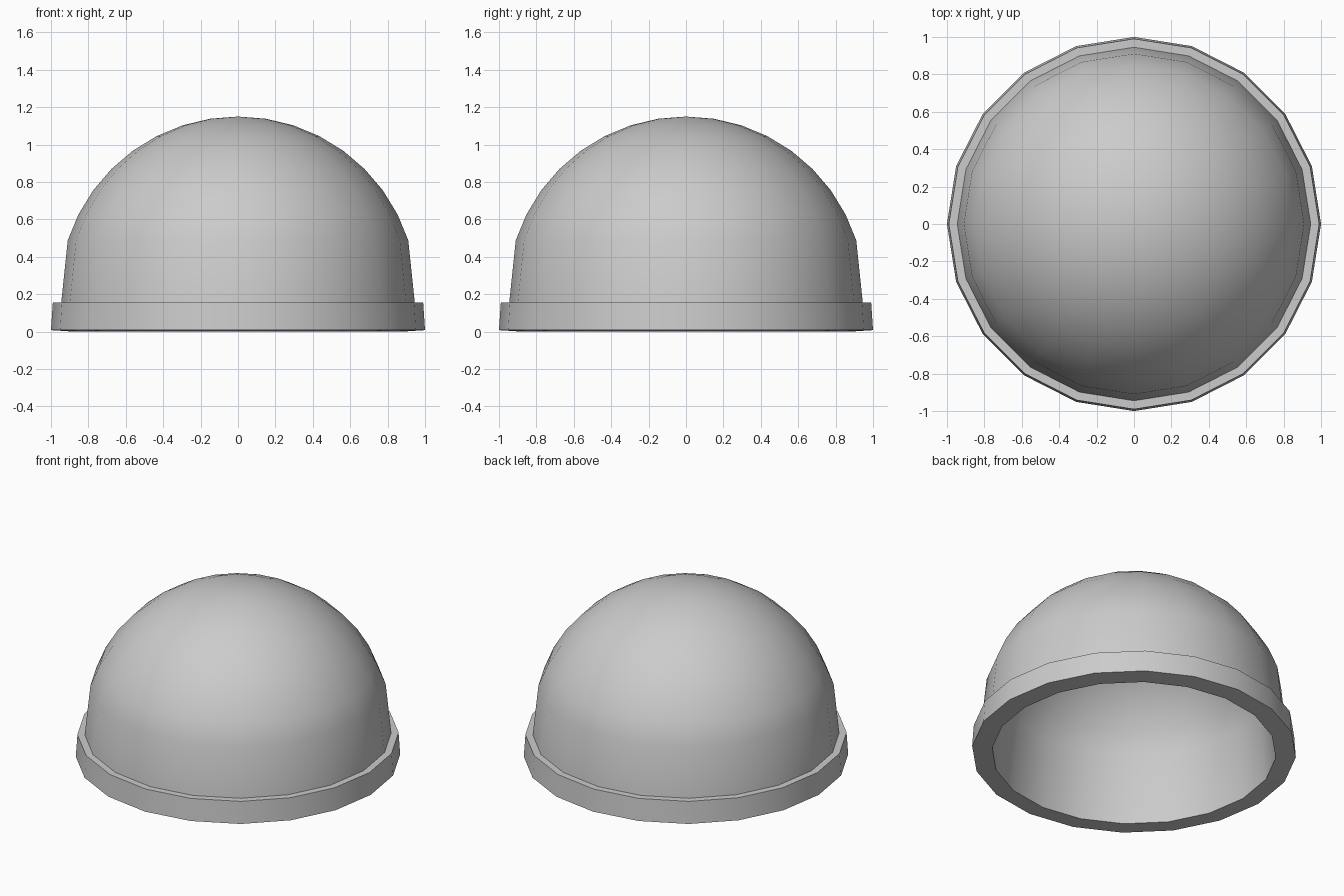
import bpy, bmesh
from math import sin, cos, radians, pi

if "Cube" in bpy.data.objects:
    bpy.data.objects.remove(bpy.data.objects["Cube"])

SIDES = 20
R, CZ, WALL = 0.957, 0.193, 0.084   # dome sphere radius, its centre height, shell thickness


def arc(radius):
    """Dome profile from the apex down to the top of the straight wall."""
    return [(radius * sin(radians(a)), CZ + radius * cos(radians(a)))
            for a in range(0, 73, 9)]


# Outer dome, wall, stepped rim, underside, then back up the inner shell
profile = arc(R)
profile += [(0.945, 0.157), (0.99, 0.157), (1.0, 0.008), (0.876, 0.0)]
profile += arc(R - WALL)[::-1]

bm = bmesh.new()
verts = [bm.verts.new((x, 0, z)) for x, z in profile]
edges = [bm.edges.new(pair) for pair in zip(verts, verts[1:])]
bmesh.ops.spin(bm, geom=verts + edges, cent=(0, 0, 0), axis=(0, 0, 1),
               angle=2 * pi, steps=SIDES)
bmesh.ops.remove_doubles(bm, verts=bm.verts[:], dist=1e-4)
bmesh.ops.dissolve_degenerate(bm, edges=bm.edges[:], dist=1e-5)
bmesh.ops.recalc_face_normals(bm, faces=bm.faces[:])

mesh = bpy.data.meshes.new("dome_shell")
bm.to_mesh(mesh)
bm.free()
dome = bpy.data.objects.new("dome_shell", mesh)
bpy.context.collection.objects.link(dome)

# Smooth surfaces with sharp rim edges
bpy.context.view_layer.objects.active = dome
dome.select_set(True)
bpy.ops.object.shade_smooth_by_angle(angle=radians(30))
